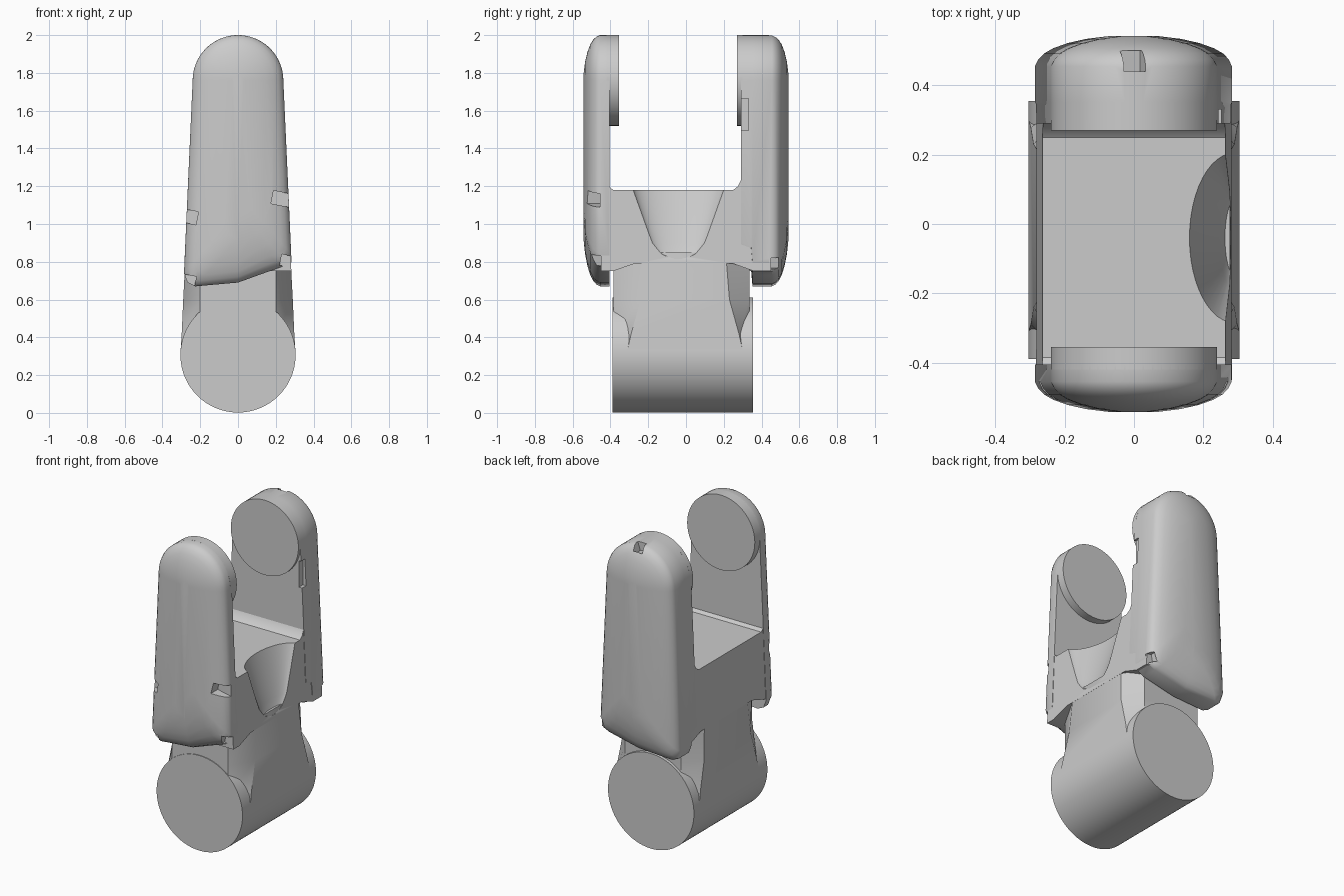
import bpy, bmesh
from math import sin, cos, pi

if "Cube" in bpy.data.objects:
    bpy.data.objects.remove(bpy.data.objects["Cube"], do_unlink=True)

grey = bpy.data.materials.new("plain grey")
grey.use_nodes = True
grey.diffuse_color = (0.6, 0.6, 0.6, 1)
grey.node_tree.nodes["Principled BSDF"].inputs["Base Color"].default_value = (0.6, 0.6, 0.6, 1)

ARM_R, ARM_Z = 0.24, 1.76       # rounded arm tip


def half_width(z):
    return ARM_R + (ARM_Z - z) * 0.042


def loft(name, rings):
    """Skin a closed solid through rings with equal point counts."""
    bm = bmesh.new()
    loops = [[bm.verts.new(p) for p in ring] for ring in rings]
    for a, b in zip(loops, loops[1:]):
        for i in range(len(a)):
            j = (i + 1) % len(a)
            bm.faces.new((a[i], a[j], b[j], b[i]))
    bm.faces.new(loops[0])
    bm.faces.new(loops[-1])
    bmesh.ops.recalc_face_normals(bm, faces=bm.faces)
    mesh = bpy.data.meshes.new(name)
    bm.to_mesh(mesh)
    bm.free()
    ob = bpy.data.objects.new(name, mesh)
    bpy.context.collection.objects.link(ob)
    mesh.materials.append(grey)
    return ob


def disc(name, r, z, y0, y1, n=96):
    """Cylinder lying along y."""
    return loft(name, [[(r * cos(2 * pi * i / n), y, z + r * sin(2 * pi * i / n))
                        for i in range(n)] for y in (y0, y1)])


def select(ob):
    bpy.ops.object.select_all(action='DESELECT')
    ob.select_set(True)
    bpy.context.view_layer.objects.active = ob


def cut(ob, cutter):
    cutter.hide_render = True
    mod = ob.modifiers.new("cut", 'BOOLEAN')
    mod.operation = 'DIFFERENCE'
    mod.solver = 'EXACT'
    mod.object = cutter
    select(ob)
    bpy.ops.object.modifier_apply(modifier=mod.name)
    bpy.data.objects.remove(cutter, do_unlink=True)


def notch(ob, centre, size, turn=0.0):
    """Small chipped pocket."""
    bpy.ops.mesh.primitive_cube_add(size=1, location=centre, rotation=(0, turn, 0))
    c = bpy.context.object
    c.scale = size
    c.data.materials.append(grey)
    cut(ob, c)


def arm_ring(y, d, left, right, lift=0.0):
    """Tapered, round-topped outline inset by d."""
    bl, br = left + d * 1.2 + lift, right + d * 1.2 + lift
    hl, hr = half_width(bl) - d, half_width(br) - d
    pts = [(-hl, bl + .07), (-hl + .018, bl + .02), (-hl + .06, bl),
           (0, bl + (br - bl) * .2), (hr - .06, br), (hr - .018, br + .02), (hr, br + .07)]
    r, n = ARM_R - d, 28
    pts += [(r * cos(pi * i / n), ARM_Z + r * sin(pi * i / n)) for i in range(n + 1)]
    return [(x, y, z) for x, z in pts]


# Arms: domed outer faces built from shrinking outlines
DOME = [(.455, 0), (.475, .009), (.492, .025), (.507, .05), (.522, .09), (.534, .14), (.543, .21)]


def arm(name, side, inner, left, right):
    rings = [arm_ring(side * y, 0, left, right, lift) for y, lift in inner]
    rings += [arm_ring(side * y, d, left, right) for y, d in DOME]
    return loft(name, rings)


front_arm = arm("front_arm", -1, [(.405, 0)], .67, .77)
back_arm = arm("back_arm", 1, [(.29, .1), (.345, .08), (.352, 0)], .67, .73)

# Chipped corners on the arms
for centre, size in [((-.265, -.50, 1.04), (.10, .09, .07)), ((.245, -.49, 1.13), (.13, .07, .07)),
                     ((-.265, -.49, .70), (.08, .08, .06)), ((.28, -.48, .80), (.11, .06, .06))]:
    notch(front_arm, centre, size, .2)
notch(back_arm, (.275, .465, .79), (.07, .05, .06), .2)
notch(back_arm, (0, .47, 1.99), (.06, .06, .08), .3)
notch(back_arm, (.255, .30, 1.58), (.05, .06, .17))

# Round pads on the inner sides of the arm tips
front_pad = disc("front_pad", ARM_R, ARM_Z, -.42, -.355)
back_pad = disc("back_pad", ARM_R, ARM_Z, .27, .30)
notch(back_pad, (.255, .29, 1.58), (.05, .09, .17))

# Central block joining the arms
profile = [(-.45, .75), (-.39, .75), (-.27, .79), (.25, .79), (.36, .75), (.45, .75),
           (.45, 1.23), (.29, 1.23), (.275, 1.20), (.25, 1.18), (-.385, 1.18), (-.41, 1.20), (-.45, 1.20)]
block = loft("central_block", [[(s * half_width(z), y, z) for y, z in profile] for s in (-1, 1)])


# Scoop on one flank of the block
def scoop_ring(z, rx, ry, n=48):
    return [(.29 + rx * cos(2 * pi * i / n), -.04 + ry * sin(2 * pi * i / n), z) for i in range(n)]


scoop = loft("scoop_cutter", [scoop_ring(.815, .012, .05), scoop_ring(.84, .024, .10),
                              scoop_ring(.90, .045, .145), scoop_ring(1.18, .13, .245),
                              scoop_ring(1.3, .166, .285)])
cut(block, scoop)

# Neck with chamfered corners, down to the lower barrel
def neck_ring(z, hx, chamfer):
    half = [(hx, -.21 - chamfer), (hx, .20 + chamfer), (.20, .335), (-.20, .335)]
    return [(x, y, z) for x, y in half] + [(-hx, .20 + chamfer, z), (-hx, -.21 - chamfer, z),
                                           (-.20, -.385, z), (.20, -.385, z)]


neck = loft("neck", [neck_ring(.33, .304, .10), neck_ring(.42, .298, .08),
                     neck_ring(.60, .290, .03), neck_ring(.85, .277, .01)])
barrel = disc("lower_barrel", .305, .307, -.39, .355, 128)

for ob in (front_arm, back_arm, front_pad, back_pad, block, neck, barrel):
    select(ob)
    bpy.ops.object.shade_smooth_by_angle(angle=.6)
